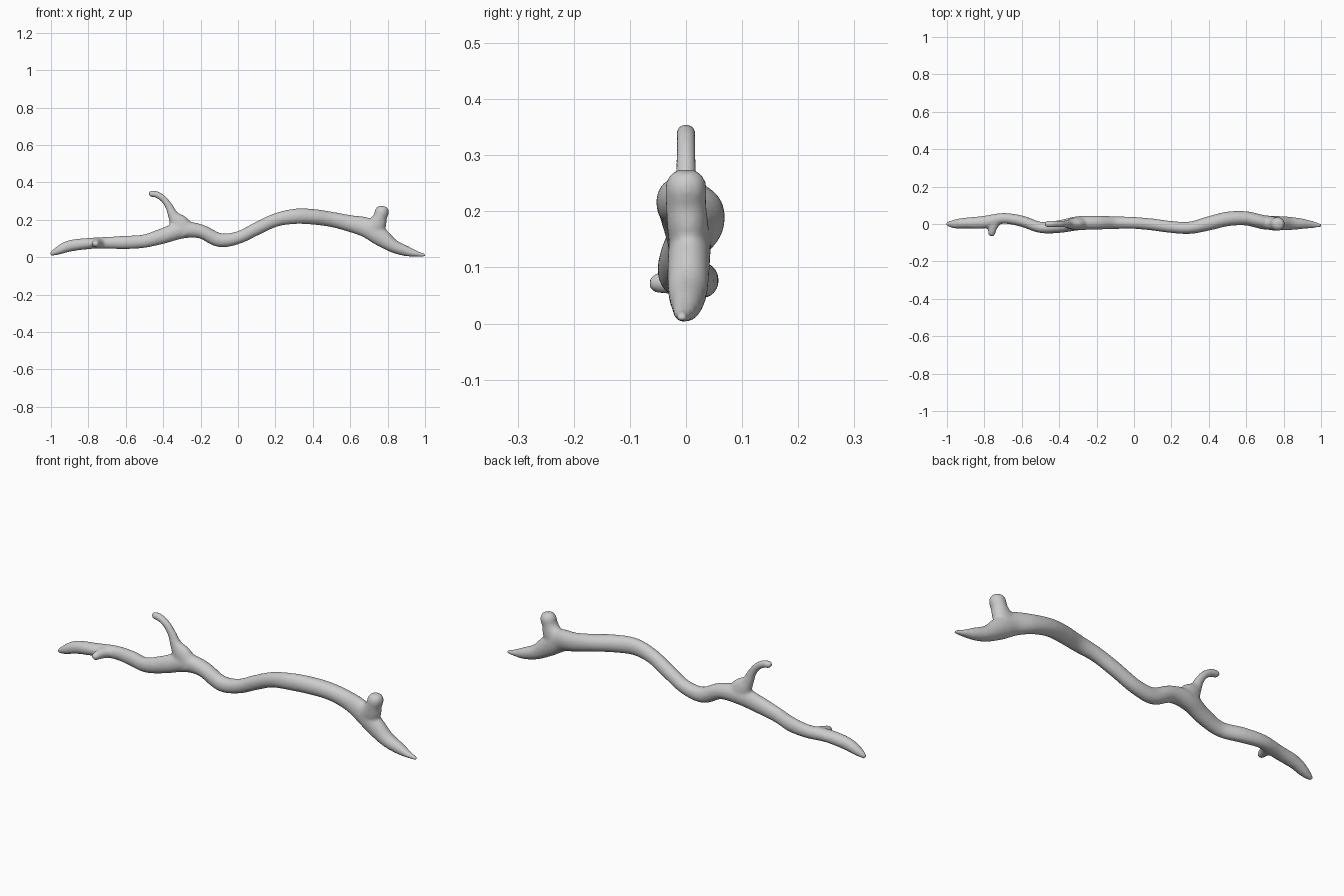
import bpy, bmesh, math
from mathutils import Vector

SIDES = 20

# Catmull-Rom interpolation through stations (x, y, z, half width, half height)
def spline(pts, steps=6):
    P = [Vector(p) for p in pts]
    P = [P[0] * 2 - P[1]] + P + [P[-1] * 2 - P[-2]]
    out = []
    for i in range(1, len(P) - 2):
        a, b, c, d = P[i - 1:i + 3]
        for s in range(steps):
            t = s / steps
            out.append(0.5 * (2 * b + (c - a) * t + (2 * a - 5 * b + 4 * c - d) * t * t
                              + (3 * b - a - 3 * c + d) * t ** 3))
    out.append(P[-2])
    return out

# Elliptical tube along a path; 'side' is the width direction
def limb(bm, pts, side=(0, 1, 0)):
    S = spline(pts)
    rings = []
    for i, p in enumerate(S):
        pos = Vector(p[:3])
        tan = (Vector(S[min(i + 1, len(S) - 1)][:3]) - Vector(S[max(i - 1, 0)][:3])).normalized()
        u = Vector(side)
        u = (u - tan * u.dot(tan)).normalized()
        v = tan.cross(u)
        w, h = max(p[3], 0.003), max(p[4], 0.003)
        rings.append([bm.verts.new(pos + u * w * math.cos(k * math.tau / SIDES)
                                   + v * h * math.sin(k * math.tau / SIDES)) for k in range(SIDES)])
    for a, b in zip(rings, rings[1:]):
        for k in range(SIDES):
            n = (k + 1) % SIDES
            bm.faces.new((a[k], a[n], b[n], b[k]))
    bm.faces.new(rings[0][::-1])
    bm.faces.new(rings[-1])

bm = bmesh.new()

# Main wandering stem
limb(bm, [
    (-1.003, 0, .014, .010, .010), (-.96, 0, .036, .024, .023), (-.90, .005, .060, .029, .031),
    (-.80, .010, .073, .034, .030), (-.70, .030, .077, .029, .032), (-.60, .015, .079, .030, .036),
    (-.50, -.018, .086, .030, .036), (-.40, -.014, .114, .034, .042), (-.30, .004, .145, .038, .046),
    (-.20, .007, .138, .037, .038), (-.10, .007, .092, .034, .038), (0, .006, .104, .032, .034),
    (.10, -.003, .152, .032, .035), (.20, -.016, .198, .032, .036), (.30, -.020, .218, .033, .041),
    (.40, .003, .216, .038, .042), (.50, .027, .202, .039, .041), (.60, .030, .180, .038, .045),
    (.69, .010, .157, .038, .054), (.76, .005, .110, .038, .050), (.83, .003, .060, .036, .036),
    (.90, .001, .033, .028, .028), (.96, -.004, .017, .018, .015), (1.003, -.008, .010, .008, .008)])

# Thin curling twig
limb(bm, [
    (-.27, .003, .130, .036, .050), (-.315, .002, .182, .033, .050), (-.347, 0, .225, .024, .029),
    (-.368, 0, .270, .019, .021), (-.397, 0, .310, .018, .018), (-.435, 0, .335, .018, .018),
    (-.465, 0, .339, .017, .017), (-.477, 0, .339, .010, .010)])

# Thick broken stub
limb(bm, [
    (.70, .008, .135, .036, .060), (.742, .003, .175, .037, .052), (.760, 0, .215, .036, .037),
    (.769, 0, .243, .037, .038), (.774, 0, .262, .031, .031), (.776, 0, .273, .018, .018)])

# Small bud on the front
limb(bm, [
    (-.745, .015, .076, .034, .028), (-.755, -.018, .075, .025, .024), (-.760, -.042, .073, .021, .020),
    (-.762, -.058, .072, .017, .016), (-.763, -.066, .072, .009, .009)], side=(1, 0, 0))

bmesh.ops.recalc_face_normals(bm, faces=bm.faces)
me = bpy.data.meshes.new("branch")
bm.to_mesh(me)
bm.free()
branch = bpy.data.objects.new("branch", me)
bpy.context.collection.objects.link(branch)

# Fuse the limbs and soften the joints
fuse = branch.modifiers.new("fuse", 'REMESH')
fuse.mode = 'VOXEL'
fuse.voxel_size = 0.007
fuse.use_smooth_shade = True
soft = branch.modifiers.new("soften", 'SMOOTH')
soft.factor = 0.5
soft.iterations = 8
